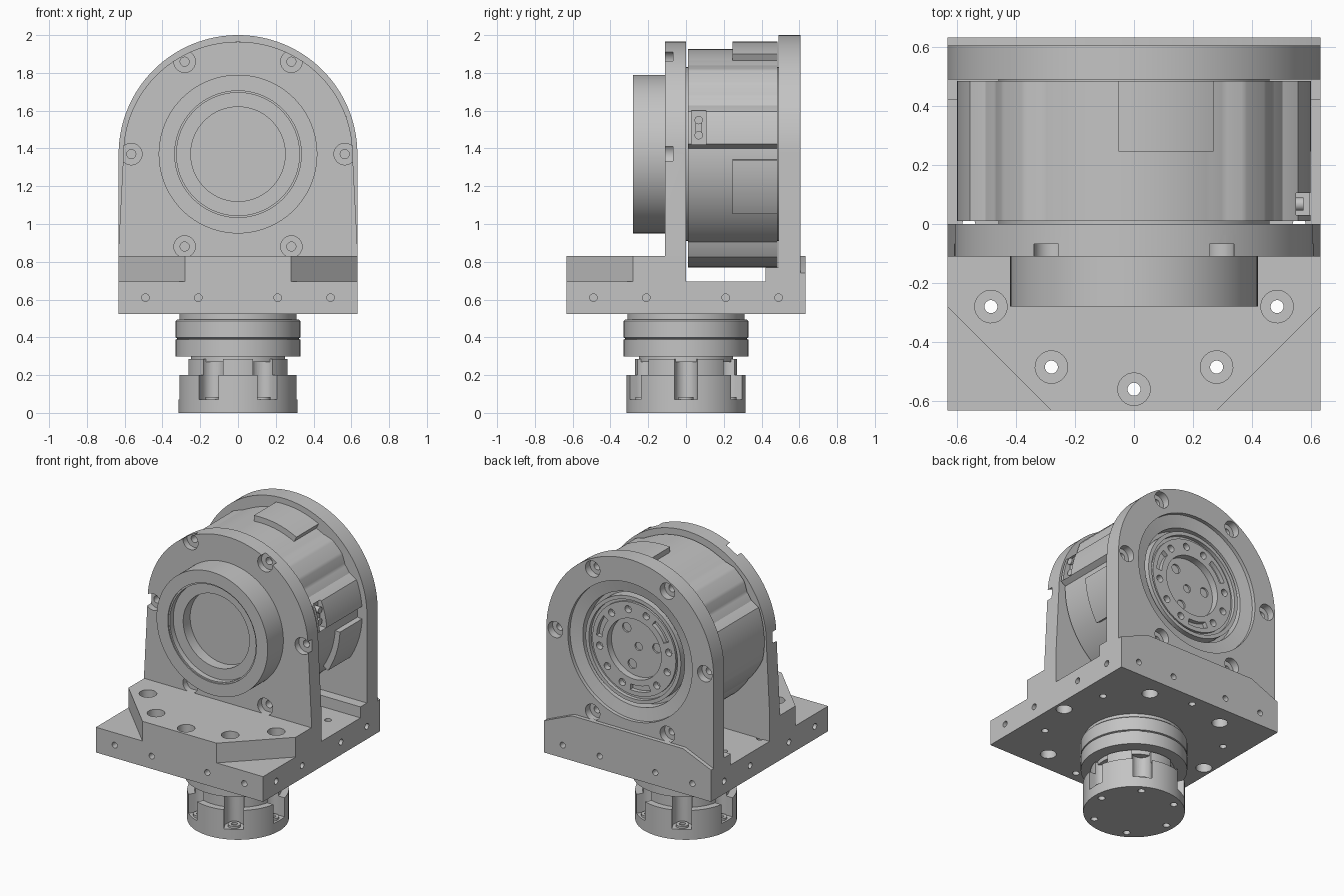
import bpy, bmesh
from math import pi, cos, sin, radians
from mathutils import Matrix

if "Cube" in bpy.data.objects:
    bpy.data.objects.remove(bpy.data.objects["Cube"])

grey = bpy.data.materials.new("machined_grey")
grey.use_nodes = True
COLOUR = (0.55, 0.55, 0.55, 1)
grey.diffuse_color = COLOUR
grey.node_tree.nodes["Principled BSDF"].inputs["Base Color"].default_value = COLOUR

AXIS = 1.37          # height of the horizontal axis
HALF = 0.632         # half width of the bracket
BOLT = 0.565         # bolt circle radius
ID = Matrix()
# local (u, v, h) -> world (x, z, y) and world (y, z, x)
ALONG_Y = Matrix(((1, 0, 0, 0), (0, 0, 1, 0), (0, 1, 0, 0), (0, 0, 0, 1)))
ALONG_X = Matrix(((0, 0, 1, 0), (1, 0, 0, 0), (0, 1, 0, 0), (0, 0, 0, 1)))
HUB = Matrix.Translation((0, 0, AXIS)) @ ALONG_Y


def polar(deg, r, base=ID):
    return base @ Matrix.Rotation(radians(deg), 4, 'Z') @ Matrix.Translation((r, 0, 0))


def lathe(bm, prof, mat=ID, n=64):
    """Solid of revolution from (radius, height) points, starting and ending on the axis."""
    rings = []
    for r, h in prof:
        count = n if r else 1
        rings.append([bm.verts.new(mat @ Matrix.Translation((
            r * cos(2 * pi * i / n), r * sin(2 * pi * i / n), h)).translation) for i in range(count)])
    for a, b in zip(rings, rings[1:]):
        for i in range(n):
            j = (i + 1) % n
            if len(a) == 1:
                bm.faces.new((a[0], b[i], b[j]))
            elif len(b) == 1:
                bm.faces.new((a[i], a[j], b[0]))
            else:
                bm.faces.new((a[i], a[j], b[j], b[i]))


def rod(bm, r, h0, h1, mat=ID, n=24):
    lathe(bm, [(0, h0), (r, h0), (r, h1), (0, h1)], mat, n)


def prism(bm, pts, h0, h1, mat=ID):
    low, high = ([bm.verts.new((mat @ Matrix.Translation((u, v, h))).translation)
                  for u, v in pts] for h in (h0, h1))
    bm.faces.new(low)
    bm.faces.new(high)
    for i in range(len(pts)):
        j = (i + 1) % len(pts)
        bm.faces.new((low[i], low[j], high[j], high[i]))


def box(bm, x0, x1, y0, y1, z0, z1, mat=ID):
    prism(bm, [(x0, y0), (x1, y0), (x1, y1), (x0, y1)], z0, z1, mat)


def sector(bm, r0, r1, a0, a1, h0, h1, mat):
    """Curved bar between two radii and two angles in degrees."""
    arc = [radians(a0 + (a1 - a0) * i / 16) for i in range(17)]
    prism(bm, [(r1 * cos(a), r1 * sin(a)) for a in arc] +
          [(r0 * cos(a), r0 * sin(a)) for a in reversed(arc)], h0, h1, mat)


def make(name, build):
    bm = bmesh.new()
    build(bm)
    bmesh.ops.recalc_face_normals(bm, faces=bm.faces)
    mesh = bpy.data.meshes.new(name)
    bm.to_mesh(mesh)
    bm.free()
    ob = bpy.data.objects.new(name, mesh)
    bpy.context.collection.objects.link(ob)
    mesh.materials.append(grey)
    return ob


def boolean(ob, build, op='DIFFERENCE'):
    tool = make("cutter", build)
    mod = ob.modifiers.new("cut", 'BOOLEAN')
    mod.object, mod.operation, mod.solver = tool, op, 'EXACT'
    bpy.context.view_layer.objects.active = ob
    bpy.ops.object.modifier_apply(modifier=mod.name)
    bpy.data.objects.remove(tool)


def arch(rx, rz, foot):
    """Plate outline: half ellipse on two legs."""
    return foot + [(rx * cos(pi * i / 64), AXIS + rz * sin(pi * i / 64)) for i in range(65)]


# Base plate with rear ledge, raised front block and rear lip
base = make("base_plate", lambda bm: prism(bm, [
    (-HALF, .523), (HALF, .523), (HALF, .74), (.5, .74), (.5, .77), (.42, .77),
    (.42, .695), (-HALF, .695)], -HALF, HALF, ALONG_X))
boolean(base, lambda bm: prism(bm, [
    (-HALF, 0), (-HALF, -.28), (-.28, -HALF), (.28, -HALF), (HALF, -.28), (HALF, 0)],
    .6, .83), 'UNION')
boolean(base, lambda bm: prism(bm, [
    (-HALF, .6), (HALF, .6), (HALF, .74), (.42, .83), (-.42, .83), (-HALF, .74)],
    .59, HALF, ALONG_Y), 'UNION')


def base_top_holes(bm):
    for k in range(12):
        m = polar(30 * k, BOLT - .005)
        if k in (7, 8, 9, 10, 11):
            lathe(bm, [(0, .9), (.055, .9), (.055, .75), (.022, .75), (.022, .5), (0, .5)], m, 32)
        else:
            rod(bm, .022, .5, .72, m)


def base_bottom_holes(bm):
    for k in range(6):
        rod(bm, .05, .4, .59, polar(60 * k, BOLT), 32)
    for side in range(4):
        turn = Matrix.Rotation(side * pi / 2, 4, 'Z')
        for x in (-.49, -.21, .21, .49):
            rod(bm, .02, -.7, -.58, turn @ Matrix.Translation((x, 0, .61)) @ ALONG_Y)


boolean(base, base_top_holes)
boolean(base, base_bottom_holes)

# Front upright
front = make("front_plate", lambda bm: prism(bm, arch(
    .607, .595, [(-HALF, .88), (-HALF, .69), (HALF, .69), (HALF, .88)]), -.11, 0, ALONG_Y))
boolean(front, lambda bm: [lathe(bm, [
    (0, -.2), (.057, -.2), (.057, -.068), (.024, -.068), (.024, -.02), (0, -.02)],
    polar(60 * k, BOLT, HUB), 32) for k in range(6)])

# Stepped ring on the front upright
make("front_ring", lambda bm: lathe(bm, [
    (0, -.16), (.25, -.16), (.25, -.235), (.325, -.235), (.325, -.272), (.335, -.272),
    (.335, -.28), (.42, -.28), (.42, -.1), (0, -.1)], HUB, 96))

# Rear upright with stepped recess
rear = make("rear_plate", lambda bm: prism(bm, arch(
    HALF, HALF - .002, [(-HALF, .73), (HALF, .73)]), .49, .605, ALONG_Y))


def rear_cuts(bm):
    lathe(bm, [(0, .7), (.47, .7), (.47, .58), (.385, .565), (.385, .495), (0, .495)], HUB, 96)
    for k in range(6):
        lathe(bm, [(0, .7), (.055, .7), (.055, .555), (.024, .555), (.024, .51), (0, .51)],
              polar(60 * k, BOLT, HUB), 32)


boolean(rear, rear_cuts)

# Output flange inside the rear recess
flange = make("output_flange", lambda bm: lathe(bm, [
    (0, .512), (.205, .512), (.205, .56), (.315, .56), (.315, .545), (.335, .545),
    (.335, .57), (.36, .57), (.36, .48), (0, .48)], HUB, 96))


def flange_holes(bm):
    rod(bm, .028, .495, .7, HUB)
    for k in range(3):
        rod(bm, .032, .495, .7, polar(120 * k + 50, .14, HUB))
        mid = 120 * k + 20
        for a in (30, 60, 90):
            rod(bm, .024, .52, .7, polar(mid + a, .265, HUB))
        sector(bm, .245, .285, mid - 16, mid + 16, .53, .7, HUB)


boolean(flange, flange_holes)

# Ribbed drive housing: (angle, radius) round the axis from +x over the top
RIBS = [(-95, .6), (-65, .6), (-58, .55), (-50, .555), (3, .565), (5, .6), (22, .6),
        (27, .565), (33, .56), (40, .583), (50, .583), (57, .56), (63, .556), (90, .556)]


def rib_radius(deg):
    """Mirror the right half to the left, where the side has no step."""
    q = deg if deg <= 90 else 180 - deg
    if deg > 90 and -32 < q < 5:
        return .6 if q > -12 else .6 - .045 * (-12 - q) / 20
    for (a, ra), (b, rb) in zip(RIBS, RIBS[1:]):
        if a <= q <= b:
            return ra + (rb - ra) * (q - a) / (b - a)


housing = make("drive_housing", lambda bm: prism(bm, [
    (rib_radius(d) * cos(radians(d)), rib_radius(d) * sin(radians(d)))
    for d in range(-90, 270)], .01, .485, HUB))
boolean(housing, lambda bm: box(bm, .53, .7, .052, .23, .03, .105, HUB))

# Curved raised pads on the rear half of the housing
make("housing_top_pad", lambda bm: sector(bm, .45, .595, 63, 95, .245, .485, HUB))
make("housing_side_pad", lambda bm: sector(bm, .45, .6, -32, -3, .245, .485, HUB))
make("housing_core", lambda bm: rod(bm, .46, -.01, .5, HUB, 96))


def connector(bm):
    for z in (.1, .18):
        rod(bm, .022, .51, .575, Matrix.Translation((0, .067, AXIS + z)) @ ALONG_X)
    box(bm, .51, .56, .05, .085, AXIS + .1, AXIS + .18)


make("cable_connector", connector)

# Turned wrist stack under the base
make("wrist_flange", lambda bm: lathe(bm, [
    (0, .53), (.31, .53), (.31, .495), (.322, .495), (.33, .487), (.33, .398), (.322, .395),
    (.322, .391), (.33, .388), (.33, .298), (.25, .298), (.25, .27), (0, .27)], ID, 96))
foot = make("wrist_foot", lambda bm: lathe(bm, [
    (0, .286), (.27, .286), (.27, .2), (.315, .2), (.315, 0), (0, 0)], ID, 96))


def foot_slots(bm):
    for k in range(6):
        m = polar(60 * k, .265)
        arc = [radians(90 + 15 * i) for i in range(13)]
        prism(bm, [(.06 * cos(a), .06 * sin(a)) for a in arc] + [(.1, -.06), (.1, .06)],
              .07, .35, m)


boolean(foot, foot_slots)
boolean(foot, lambda bm: [rod(bm, .022, -.1, .2, polar(60 * k, .262)) for k in range(6)])
make("wrist_screws", lambda bm: [lathe(bm, [
    (0, .03), (.04, .03), (.04, .085), (.02, .085), (.02, .07), (0, .07)],
    polar(60 * k, .262), 24) for k in range(6)])

# Smooth round walls, keep machined edges sharp
for ob in bpy.context.scene.objects:
    ob.select_set(ob.type == 'MESH')
bpy.context.view_layer.objects.active = base
bpy.ops.object.shade_smooth_by_angle(angle=radians(28))
